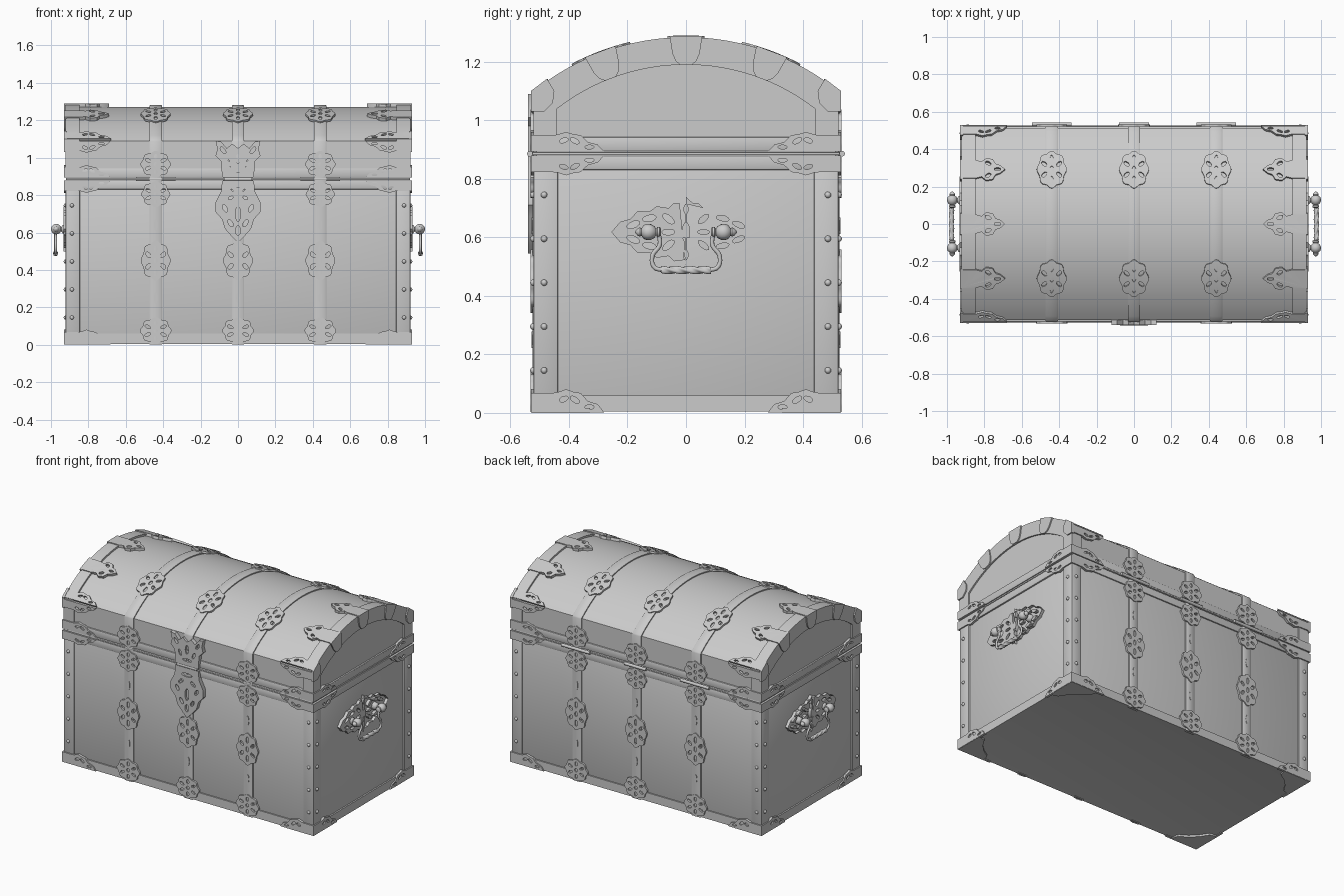
import bpy, bmesh
from math import sin, cos, pi, asin, sqrt
from mathutils import Matrix

if "Cube" in bpy.data.objects:
    bpy.data.objects.remove(bpy.data.objects["Cube"])

FX, FY = .922, .522            # frame half sizes
PY, PR, CZ = .514, .816, .456  # panel wall, dome radius, dome centre height
A = asin(PY / PR)
FOLD = CZ + sqrt(PR**2 - PY**2)
ARC = PR * A
L = 2 * (FOLD + ARC)
SIGNS = (1, -1)


def finish(name, bm, angle=.6):
    bmesh.ops.recalc_face_normals(bm, faces=bm.faces)
    me = bpy.data.meshes.new(name)
    bm.to_mesh(me)
    bm.free()
    me.shade_smooth()
    me.set_sharp_from_angle(angle=angle)
    ob = bpy.data.objects.new(name, me)
    bpy.context.collection.objects.link(ob)
    return ob


def box(name, x, y, z0, z1, cx=0, cy=0, bevel=.006, recess=0):
    bm = bmesh.new()
    m = Matrix.Translation((cx, cy, (z0 + z1) / 2)) @ Matrix.Diagonal((2 * x, 2 * y, z1 - z0, 1))
    bmesh.ops.create_cube(bm, size=1, matrix=m)
    if recess:
        low = [f for f in bm.faces if f.calc_center_median().z < z0 + 1e-4]
        bmesh.ops.inset_region(bm, faces=low, thickness=.05)
        bmesh.ops.translate(bm, verts=low[0].verts, vec=(0, 0, recess))
    elif bevel:
        bmesh.ops.bevel(bm, geom=bm.edges[:], offset=bevel, segments=2, profile=.5, affect='EDGES')
    return finish(name, bm)


def plate(name, loops, t, maps):
    """Flat outline with holes, thickened by t, placed by mapping functions (u, v, h)."""
    cu = bpy.data.curves.new(name, 'CURVE')
    cu.dimensions, cu.fill_mode, cu.extrude = '2D', 'BOTH', t / 2
    for pts in loops:
        sp = cu.splines.new('POLY')
        sp.points.add(len(pts) - 1)
        for p, (u, v) in zip(sp.points, pts):
            p.co = (u, v, 0, 1)
        sp.use_cyclic_u = True
    tmp = bpy.data.objects.new(name, cu)
    bpy.context.collection.objects.link(tmp)
    me = bpy.data.meshes.new_from_object(tmp.evaluated_get(bpy.context.evaluated_depsgraph_get()))
    bm = bmesh.new()
    for f in maps:
        n = len(bm.verts)
        bm.from_mesh(me)
        bm.verts.ensure_lookup_table()
        for v in bm.verts[n:]:
            v.co = f(v.co.x, v.co.y, v.co.z + t / 2)
    bmesh.ops.remove_doubles(bm, verts=bm.verts, dist=1e-5)
    bpy.data.objects.remove(tmp)
    bpy.data.meshes.remove(me)
    return finish(name, bm)


def oval(x, y, a, b, rot=0, n=10):
    return [(x + a * cos(t) * cos(rot) - b * sin(t) * sin(rot),
             y + a * cos(t) * sin(rot) + b * sin(t) * cos(rot))
            for t in (2 * pi * i / n for i in range(n))]


def arc(r, half, n=32):
    a = asin(half / r)
    return [(r * sin(a - 2 * a * i / n), r * cos(a - 2 * a * i / n)) for i in range(n + 1)]


def wrap(x, s, h):
    """Point on the chest girth: s runs up the front, over the dome, down the back."""
    if s > L / 2:
        p = wrap(x, L - s, h)
        return (p[0], -p[1], p[2])
    if s <= FOLD:
        return (x, -PY - h, s)
    a = A - (s - FOLD) / PR
    return (x, -(PR + h) * sin(a), CZ + (PR + h) * cos(a))


def mirror(pts):
    """Mirror a half outline (right side, top to bottom) across u = 0."""
    return pts + [(-u, v) for u, v in reversed(pts) if u]


# body: recessed panels, rails, posts
box('body_panels', .912, PY, .02, .87)
box('bottom_rail', FX, FY, .004, .06, recess=.008)
box('body_top_rail', FX, FY, .83, .879)
box('seam_strip', FX - .002, FY + .004, .881, .891, bevel=.003)
box('lid_rail', FX, FY, .893, .943)
for sx in SIGNS:
    for sy in SIGNS:
        box('corner_post', .038, .042, .03, .85, sx * (FX - .038), sy * (FY - .042))

# lid: dome panel and arched end frames
dome = [(-PY, .90), (PY, .90)] + [(y, z + CZ) for y, z in arc(PR, PY)]
plate('lid_dome', [dome], 1.824, [lambda u, v, h: (h - .912, u, v)])
outer = [(-FY, .935), (FY, .935)] + [(y, z + CZ) for y, z in arc(.828, FY)]
inner = [(-.44, .938), (.44, .938)] + [(y, z + 1.19 - .72) for y, z in arc(.72, .44)]
plate('lid_end_frame', [outer, inner], .075,
      [lambda u, v, h, s=s: (s * (FX - h), u, v) for s in SIGNS])

# straps wrapped around the whole girth
XS = (-.44, 0, .44)
stations = [FOLD * i / 8 for i in range(9)] + [FOLD + 1e-4 + 2 * (ARC - 1e-4) * i / 32 for i in range(33)]
stations += [L - FOLD * i / 8 for i in range(8, -1, -1)]
bm = bmesh.new()
for cx in XS:
    rings = [[bm.verts.new(wrap(cx + w, s, h)) for w, h in
              ((-.033, -.004), (-.033, .007), (-.026, .011), (.026, .011), (.033, .007), (.033, -.004))]
             for s in stations]
    for a, b in zip(rings, rings[1:]):
        for i in range(6):
            bm.faces.new((a[i], a[i - 1], b[i - 1], b[i]))
finish('straps', bm)

# pierced medallions on the straps
rim = [(cos(t) * (1 + .06 * cos(8 * t)) / 1.06, sin(t) * (1 + .06 * cos(8 * t)) / 1.06)
       for t in (2 * pi * i / 48 for i in range(48))]
petals = [oval(.57 * cos(k), .57 * sin(k), .2, .11, k) for k in (pi / 6 + pi * i / 3 for i in range(6))]
maps = []
for cx in XS:
    for s0, hw, hh in ((.075, .085, .072), (.45, .08, .108), (.805, .078, .07), (.965, .082, .072), (1.352, .08, .105)):
        for back in (0, 1):
            maps.append(lambda u, v, h, cx=cx, c=L - s0 if back else s0, hw=hw, hh=hh:
                        wrap(cx + u * hw, c + v * hh, h + .006))
plate('strap_medallions', [rim, oval(0, 0, .13, .16)] + petals, .012, maps)
plate('strap_slots', [oval(0, 0, .01, .03)], .006,
      [lambda u, v, h, cx=cx, s=s: wrap(cx + u, s + v, h + .008)
       for cx in XS for s in (.25, .64, L - .25, L - .64)])

# half leaf mounts at the rails and bottom corners, on all four sides
half = [(0, 0), (.25, 0), (.228, .028), (.195, .038), (.17, .066), (.145, .07), (.12, .079),
        (.09, .068), (.07, .066), (0, .066)]
eyes = [oval(.2, .018, .016, .008), oval(.15, .043, .018, .009, -.6), oval(.112, .045, .016, .009, .4)]
maps = []
for sx in SIGNS:
    for sy in SIGNS:
        for z, d in ((.002, 1), (.879, -.85), (.893, .85)):
            maps.append(lambda u, v, h, sx=sx, sy=sy, z=z, d=d: (sx * (.93 - u), sy * (FY - .008 + h), z + d * v))
            maps.append(lambda u, v, h, sx=sx, sy=sy, z=z, d=d: (sx * (FX - .008 + h), sy * (.53 - u), z + d * v))
        for d in (-1, 1):  # leaves folded over the dome edge
            maps.append(lambda u, v, h, sx=sx, sy=sy, d=d:
                        (lambda p: (p[0], sy * p[1], p[2]))(wrap(sx * (.93 - u), FOLD + 1e-5 * d + d * v * .8, h)))
plate('corner_leaves', [half] + eyes, .016, maps)

# full leaves on the dome
up = [(.24, 0), (.215, .022), (.19, .03), (.175, .056), (.14, .062), (.115, .042), (.085, .05), (0, .05)]
leaf = up + [(u, -v) for u, v in reversed(up[1:])]
holes = [oval(.2, 0, .018, .008)] + [oval(.15, s * .034, .017, .01, s * -.5) for s in SIGNS]
plate('dome_leaves', [leaf] + holes, .018,
      [lambda u, v, h, sx=sx, o=o: wrap(sx * (.93 - u), L / 2 + o + v, h) for sx in SIGNS for o in (-.294, 0, .294)])

# tongues and corner caps on the arched ends
tongue = mirror([(.056, 0), (.05, .06), (.04, .085), (.022, .1)])
plate('arch_tongues', [tongue], .016,
      [lambda u, v, h, sx=sx, a=a: (sx * (FX - .008 + h), (.833 - v) * sin(a + u / .833), CZ + (.833 - v) * cos(a + u / .833))
       for sx in SIGNS for a in (-.36, 0, .36)])
cap = [(.53, 1.03), (.53, 1.1), (.475, 1.142), (.45, 1.10), (.455, 1.06), (.485, 1.03)]
plate('arch_caps', [cap], .016, [lambda u, v, h, sx=sx, sy=sy: (sx * (FX - .008 + h), sy * u, v)
                                 for sx in SIGNS for sy in SIGNS])

# corner plates under the base
foot = [(0, 0), (.2, 0), (.185, .05), (.13, .085), (.085, .13), (.05, .185), (0, .2)]
plate('base_corner_plates', [foot], .016, [lambda u, v, h, sx=sx, sy=sy: (sx * (.928 - u), sy * (.528 - v), .016 - h)
                                           for sx in SIGNS for sy in SIGNS])

# studs on the corner posts
bm = bmesh.new()
for z in (.145, .295, .445, .595, .745):
    for sx in SIGNS:
        for sy in SIGNS:
            for p in ((sx * .888, sy * FY, z), (sx * FX, sy * .485, z)):
                bmesh.ops.create_uvsphere(bm, u_segments=10, v_segments=6, radius=.011, matrix=Matrix.Translation(p))
finish('studs', bm, 1.5)

# front clasp: lower tongue and upper crown
lower = mirror([(.085, .878), (.09, .82), (.12, .76), (.12, .71), (.085, .67), (.07, .62), (.03, .575), (0, .545)])
lh = [oval(0, .7, .014, .04), oval(0, .61, .014, .025), oval(0, .83, .04, .012)]
lh += [oval(s * x, z, .022, .011, s * r) for s in SIGNS for x, z, r in ((.07, .73, 1.1), (.045, .78, -.7), (.04, .65, 1))]
crown = mirror([(0, 1.05), (.03, 1.075), (.06, 1.05), (.09, 1.085), (.12, 1.09), (.11, 1.045), (.12, 1.01),
                (.09, .98), (.085, .893)])
ch = [oval(0, 1.0, .012, .03), oval(0, .93, .035, .01)]
ch += [oval(s * x, z, .022, .01, s * r) for s in SIGNS for x, z, r in ((.08, 1.04, .9), (.05, .97, 1.2))]
for nm, loops in (('clasp_tongue', [lower] + lh), ('clasp_crown', [crown] + ch)):
    plate(nm, loops, .026, [lambda u, v, h: (u, -PY - h, v)])

# hinge barrels
for x, y, ln in ((0, -.533, .15), (-.44, .533, .21), (0, .533, .16), (.44, .533, .21)):
    bm = bmesh.new()
    bmesh.ops.create_cone(bm, cap_ends=True, segments=14, radius1=.01, radius2=.01, depth=ln,
                          matrix=Matrix.Translation((x, y, .886)) @ Matrix.Rotation(pi / 2, 4, 'Y'))
    finish('hinge_barrel', bm)

# handles: pierced back plate, turned knobs, bail with twisted grip
q = [(0, .12), (.022, .1), (.04, .1), (.06, .082), (.1, .088), (.125, .07), (.165, .072), (.19, .045), (.225, .035)]
edge = mirror(q + [(.255, 0)] + [(u, -v) for u, v in reversed(q)][:-1]) + [(0, -.12)]
edge = edge[:len(edge) - 1] if edge[-2][0] == 0 else edge
edge = [p for i, p in enumerate(edge) if i == 0 or p != edge[i - 1]]
hh = [oval(0, 0, .014, .035), oval(0, .078, .009, .018), oval(0, -.078, .009, .018)]
hh += [oval(s * x, t * z, .024, .011, s * t * r) for s in SIGNS for t in SIGNS for x, z, r in
       ((.06, .045, .7), (.125, .047, -.2), (.18, .025, -.4))] + [oval(s * .06, 0, .022, .01) for s in SIGNS]
plate('handle_plates', [edge] + hh, .02, [lambda u, v, h, s=s: (s * (.912 + h), u, .618 + v) for s in SIGNS])


def turned(bm, prof, put, n=16, twist=0):
    """Lathe a (position, radius) profile; twist adds rope lobes."""
    rings = [[bm.verts.new(put(p, *(r * (1 + .18 * cos(3 * t + twist * p)) * c if twist else r * c
                                    for c in (cos(t), sin(t))))) for t in (2 * pi * i / n for i in range(n))]
             for p, r in prof]
    for a, b in zip(rings, rings[1:]):
        for i in range(n):
            bm.faces.new((a[i], a[i - 1], b[i - 1], b[i]))
    bm.faces.new(rings[0])
    bm.faces.new(rings[-1])


knob = [(.085, .010), (.09, .018), (.098, .018), (.102, .011), (.108, .02), (.12, .027), (.132, .028), (.144, .024),
        (.152, .013), (.158, .016), (.166, .012), (.174, .002)]
for sx in SIGNS:
    bm = bmesh.new()
    for sy in SIGNS:
        turned(bm, knob, lambda p, a, b: (sx * (.972 + a), sy * p, .618 + b))
        turned(bm, [(.915, .025), (.938, .022), (.944, .012), (.97, .012)],
               lambda p, a, b: (sx * p, sy * .128 + a, .618 + b))
    turned(bm, [(-.085 + .17 * i / 40, .012) for i in range(41)],
           lambda p, a, b: (sx * (.975 + a), p, .488 + b), 18, 130)
    finish('handle_knobs_and_grip', bm, .9)
    cu = bpy.data.curves.new('handle_bail', 'CURVE')
    cu.dimensions, cu.bevel_depth, cu.bevel_resolution, cu.use_fill_caps = '3D', .0075, 2, True
    for sy in SIGNS:
        sp = cu.splines.new('BEZIER')
        path = [(.094, .615), (.09, .575), (.115, .535), (.108, .498), (.082, .488)]
        sp.bezier_points.add(len(path) - 1)
        for b, (y, z) in zip(sp.bezier_points, path):
            b.co = (sx * .975, sy * y, z)
            b.handle_left_type = b.handle_right_type = 'AUTO'
    bpy.context.collection.objects.link(bpy.data.objects.new('handle_bail', cu))
